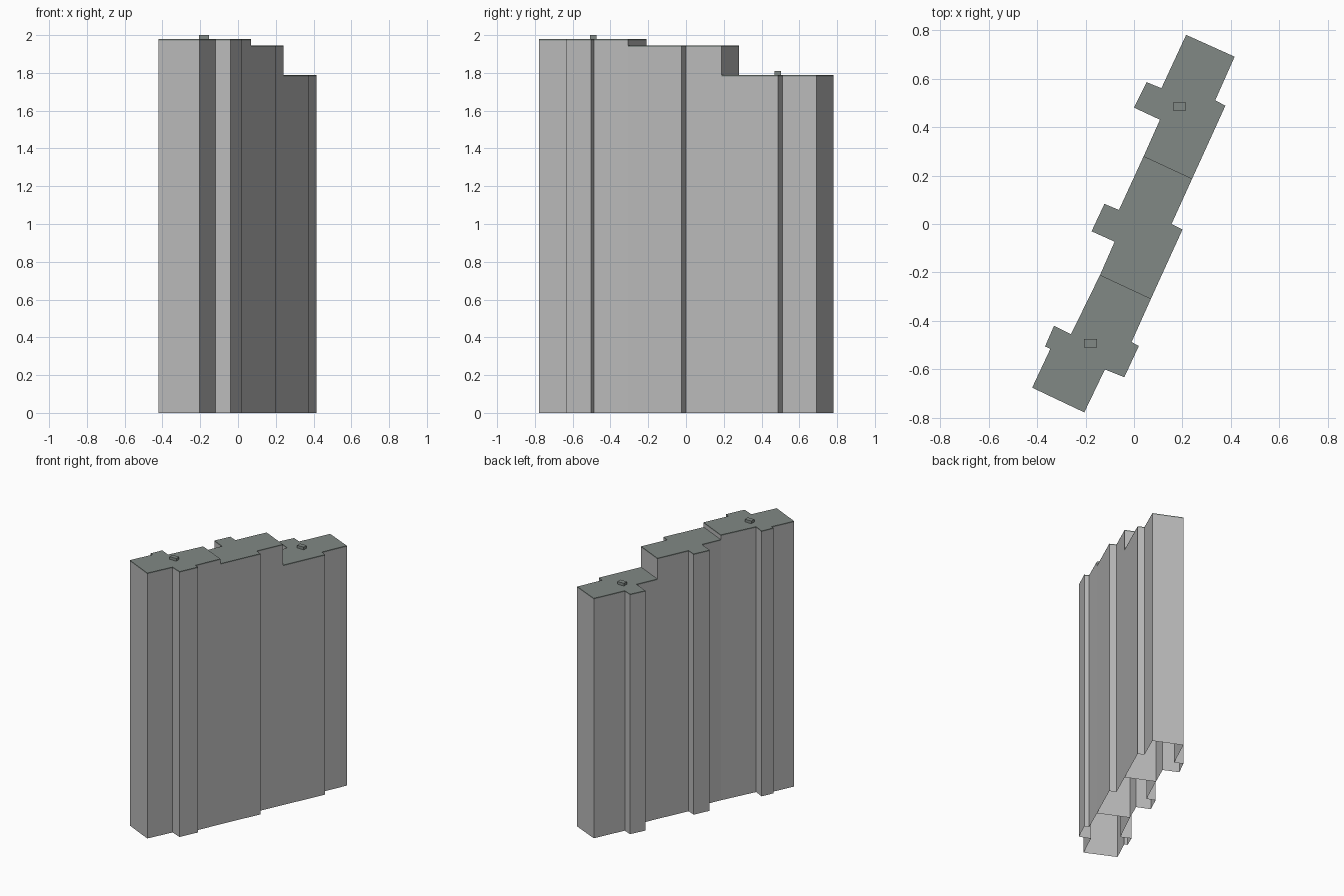
import bpy
import bmesh

cube = bpy.data.objects.get("Cube")
if cube:
    bpy.data.objects.remove(cube, do_unlink=True)


def material(name, colour):
    mat = bpy.data.materials.new(name)
    mat.use_nodes = True
    mat.diffuse_color = (*colour, 1)
    mat.node_tree.nodes["Principled BSDF"].inputs["Base Color"].default_value = (*colour, 1)
    return mat


wall_grey = material("wall grey", (0.5, 0.5, 0.5))
roof_grey = material("roof green grey", (0.22, 0.25, 0.235))


def prism(name, outline, bottom, top, mat, floor=True):
    """Extrude a counter-clockwise outline straight up."""
    bm = bmesh.new()
    base = bm.faces.new([bm.verts.new((x, y, bottom)) for x, y in outline])
    cap = bmesh.ops.extrude_face_region(bm, geom=[base], use_keep_orig=True)
    for item in cap["geom"]:
        if isinstance(item, bmesh.types.BMVert):
            item.co.z = top
    bmesh.ops.recalc_face_normals(bm, faces=bm.faces)
    if not floor:
        bmesh.ops.delete(bm, geom=[base], context='FACES_ONLY')
    mesh = bpy.data.meshes.new(name)
    bm.to_mesh(mesh)
    bm.free()
    mesh.materials.append(mat)
    obj = bpy.data.objects.new(name, mesh)
    bpy.context.collection.objects.link(obj)


# Footprints of the three stepped blocks, each with projecting bays
front_plan = [(-.42, -.675), (-.205, -.777), (-.12, -.6), (-.04, -.632), (.02, -.503),
              (-.01, -.487), (.07, -.308), (-.14, -.21), (-.26, -.455), (-.33, -.42),
              (-.367, -.505), (-.345, -.515)]
middle_plan = [(-.14, -.21), (.07, -.308), (.2, -.023), (.155, 0), (.24, .187),
               (.04, .28), (-.062, .058), (-.122, .083), (-.175, -.03), (-.08, -.073)]
back_plan = [(.04, .28), (.24, .187), (.377, .488), (.335, .51), (.415, .69),
             (.215, .78), (.113, .56), (.052, .585), (0, .48), (.107, .43)]

# Walls are hollow shells, topped with a thin roof slab
slab = 0.008
for name, plan, height in (("front", front_plan, 1.98),
                           ("middle", middle_plan, 1.945),
                           ("back", back_plan, 1.79)):
    prism(name + "_block_walls", plan, 0, height - slab, wall_grey, floor=False)
    prism(name + "_block_roof", plan, height - slab, height, roof_grey)

# Small rooftop vents
for name, x, y, z in (("front_vent", -.18, -.492, 1.98), ("back_vent", .188, .485, 1.79)):
    w, d = 0.027, 0.017
    prism(name, [(x - w, y - d), (x + w, y - d), (x + w, y + d), (x - w, y + d)],
          z, z + 0.02, roof_grey)
